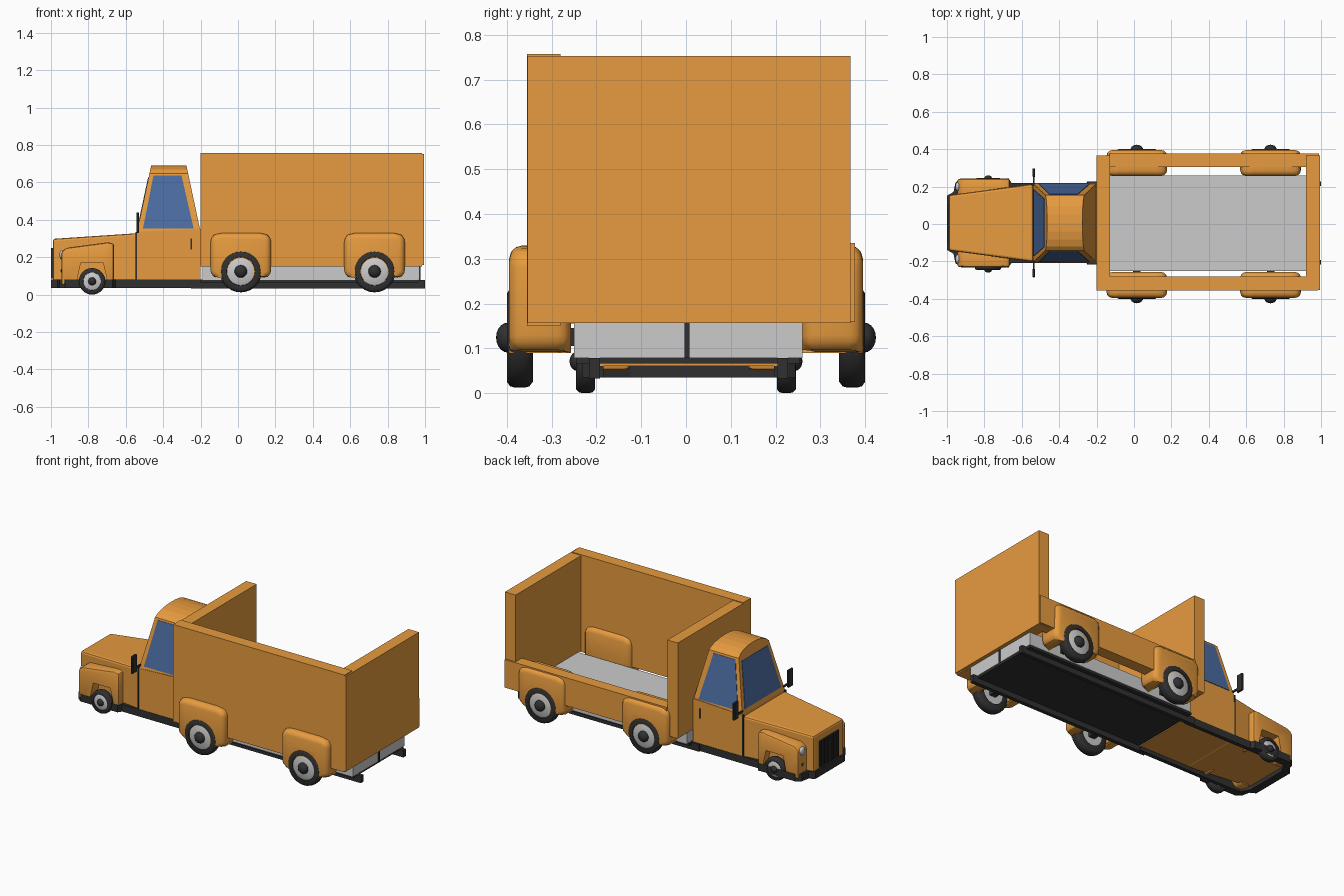
import bpy, bmesh, math
from mathutils import Vector, Matrix

if "Cube" in bpy.data.objects:
    bpy.data.objects.remove(bpy.data.objects["Cube"])


def material(name, rgb):
    m = bpy.data.materials.new(name)
    m.diffuse_color = (*rgb, 1)
    m.use_nodes = True
    m.node_tree.nodes["Principled BSDF"].inputs["Base Color"].default_value = m.diffuse_color
    return m


ORANGE = material("orange_paint", (0.80, 0.33, 0.05))
DARK = material("dark_rubber", (0.03, 0.03, 0.03))
BLUE = material("blue_glass", (0.07, 0.15, 0.36))
CY = 0.006   # centre line of the cab


def finish(name, bm, mat, smooth=False):
    bmesh.ops.recalc_face_normals(bm, faces=bm.faces)
    me = bpy.data.meshes.new(name)
    bm.to_mesh(me)
    bm.free()
    if mat:
        me.materials.append(mat)
    ob = bpy.data.objects.new(name, me)
    bpy.context.collection.objects.link(ob)
    if smooth:
        bpy.ops.object.select_all(action='DESELECT')
        ob.select_set(True)
        bpy.context.view_layer.objects.active = ob
        bpy.ops.object.shade_smooth_by_angle(angle=math.radians(40))
    return ob


def solid(name, ring_a, ring_b, mat, bevel=0, segs=1, n_bevel=None, smooth=False):
    """Closed solid between two matching rings; only the first n_bevel points get bevelled."""
    bm = bmesh.new()
    a = [bm.verts.new(p) for p in ring_a]
    b = [bm.verts.new(p) for p in ring_b]
    n = len(a)
    bm.faces.new(a)
    bm.faces.new(b[::-1])
    for i in range(n):
        j = (i + 1) % n
        bm.faces.new((a[j], a[i], b[i], b[j]))
    bmesh.ops.recalc_face_normals(bm, faces=bm.faces)
    if bevel:
        k = n_bevel or n
        ok = set(a[:k] + b[:k])
        edges = [e for e in bm.edges if e.verts[0] in ok and e.verts[1] in ok]
        bmesh.ops.bevel(bm, geom=edges, offset=bevel, segments=segs, profile=0.5, affect='EDGES')
    return finish(name, bm, mat, smooth)


def box(name, x, y, z, mat, **kw):
    ring = [(x[0], z[0]), (x[1], z[0]), (x[1], z[1]), (x[0], z[1])]
    return prism(name, ring, y, mat, **kw)


def prism(name, xz, y, mat, **kw):
    return solid(name, [(p, y[0], q) for p, q in xz], [(p, y[1], q) for p, q in xz], mat, **kw)


def plan(name, xy, z, mat, **kw):
    return solid(name, [(p, q, z[0]) for p, q in xy], [(p, q, z[1]) for p, q in xy], mat, **kw)


def lathe(name, profile, centre, side, mat, steps=28):
    """Spin (radius, outward offset) points around the y axis."""
    bm = bmesh.new()
    vs = [bm.verts.new((r, side * o, 0)) for r, o in profile]
    es = [bm.edges.new(p) for p in zip(vs, vs[1:])]
    bmesh.ops.spin(bm, geom=vs + es, cent=(0, 0, 0), axis=(0, 1, 0), angle=math.tau, steps=steps)
    bmesh.ops.remove_doubles(bm, verts=bm.verts, dist=1e-5)
    bmesh.ops.translate(bm, verts=bm.verts, vec=centre)
    return finish(name, bm, mat, True)


def wheel(name, x, y, z, r, w, side):
    c, h = (x, side * y, z), w / 2
    lathe(name + "_tyre", [(r * .6, -h), (r * .88, -h), (r * .97, -h * .75), (r, -h * .35), (r, h * .35),
                           (r * .97, h * .75), (r * .88, h), (r * .68, h), (r * .66, h * .6)], c, side, DARK)
    lathe(name + "_rim", [(0, -h * .8), (r * .67, -h * .8), (r * .67, h * .75), (r * .6, h * .9), (0, h * .9)],
          c, side, None)
    dome = [(r * .3 * math.cos(t), h * .9 + r * .24 * math.sin(t)) for t in [i * math.pi / 10 for i in range(5)]]
    lathe(name + "_hub", dome + [(0, h * .9 + r * .24)], c, side, DARK, 20)


# Cargo box: one tall side, one low side, two tall ends
box("tall_side_wall", (-.2, .985), (-.355, -.28), (.15, .757), ORANGE)
box("front_end_wall", (-.2, -.128), (-.35, .367), (.155, .752), ORANGE)
box("rear_end_wall", (.92, .994), (-.354, .367), (.157, .752), ORANGE)
box("low_side_wall", (-.13, .99), (.305, .377), (.16, .335), ORANGE)

# Bed floor and chassis
box("bed_floor", (-.19, .97), (-.25, .26), (.078, .16), None)
box("bed_rear_seam", (.96, .975), (-.003, .008), (.078, .158), DARK)
box("bed_underplate", (-.2, .965), (-.245, .255), (.066, .08), DARK)
for s in (-1, 1):
    y = CY + s * .21
    box("chassis_rail", (-.25, 1.0), (y - .012, y + .012), (.033, .078), DARK)

# Rear fenders and wheels
for s in (-1, 1):
    for x in (.015, .73):
        outer = [(-.125, .09), (-.162, .10), (-.162, .31), (-.12, .33), (.12, .33), (.162, .31), (.162, .10), (.125, .09)]
        notch = [(.105, .09), (.075, .238), (-.075, .238), (-.105, .09)]
        prism("rear_fender", [(x + p, q) for p, q in outer + notch], (s * .257, s * .395), ORANGE,
              bevel=.03, segs=3, n_bevel=8, smooth=True)
        wheel("rear_wheel", x, .371, .124, .112, .058, s)
        box("rear_axle_stub", (x - .02, x + .02), (s * .2, s * .36), (.105, .145), DARK)

# Hood and lower cab
solid("hood", [(-.99, CY + y, z) for y, z in ((-.148, .06), (.148, .06), (.148, .298), (-.148, .298))],
      [(-.54, CY + y, z) for y, z in ((-.208, .06), (.208, .06), (.208, .328), (-.208, .328))],
      ORANGE, bevel=.012, segs=2)
prism("lower_cab", [(-.545, .06), (-.2, .06), (-.2, .35), (-.54, .335)], (CY - .212, CY + .212), ORANGE)


# Upper cab with an arched roof; front and back lean inward
def front_x(z):
    return -.54 + (z - .335) * .213


def back_x(z):
    return -.2 - (z - .335) * .213


half = [(.21, .335), (.148, .648), (.125, .668), (.09, .681), (.045, .689)]
section = half + [(0, .691)] + [(-y, z) for y, z in half[::-1]]
solid("upper_cab", [(front_x(z), CY + y, z) for y, z in section],
      [(back_x(z), CY + y, z) for y, z in section], ORANGE)


def pane(name, pts, mat=BLUE):
    v = [Vector(p) for p in pts]
    n = (v[1] - v[0]).cross(v[2] - v[0]).normalized() * .003
    solid(name, [p - n for p in v], [p + n for p in v], mat)


def side_y(z):
    return .21 - (z - .335) * .198


pane("windshield", [(front_x(z), CY + y, z) for y, z in ((-.178, .36), (.178, .36), (.128, .625), (-.128, .625))])
for s in (-1, 1):
    pane("side_window", [(x, CY + s * side_y(z), z)
                         for x, z in ((-.508, .353), (-.237, .353), (-.302, .636), (-.452, .636))])

# Front fenders, lights, mirrors, door trim and front wheels on both sides
for s in (-1, 1):
    def ys(a, b):
        return (CY + s * a, CY + s * b)
    outer = [(-.885, .05), (-.945, .05), (-.945, .225), (-.92, .25), (-.70, .279), (-.663, .275), (-.663, .05), (-.68, .05)]
    notch = [(-.70, .08), (-.722, .172), (-.84, .172), (-.86, .08)]
    prism("front_fender", outer + notch, ys(.13, .236), ORANGE, bevel=.014, segs=2, n_bevel=8, smooth=True)
    for nm, z, r, mat in (("headlight", .213, .026, None), ("signal_light", .128, .012, DARK)):
        bm = bmesh.new()
        bmesh.ops.create_uvsphere(bm, u_segments=16, v_segments=8, radius=r,
                                  matrix=Matrix.Translation((-.942, CY + s * .194, z)) @ Matrix.Diagonal((.5, 1, 1, 1)))
        finish(nm, bm, mat, True)
    box("mirror", (-.543, -.528), ys(.245, .292), (.33, .44), DARK, bevel=.004)
    box("mirror_arm", (-.54, -.531), ys(.2, .25), (.35, .36), DARK)
    box("door_seam", (-.549, -.541), ys(.2, .2145), (.075, .335), DARK)
    box("door_handle", (-.253, -.247), ys(.2, .217), (.24, .3), DARK)
    wheel("front_wheel", -.78, .224, .071, .071, .042, s)
    # Dark sill running along the cab and around the nose
    path = [(-.2, .214), (-.655, .214), (-.67, .238), (-.925, .238), (-.955, .215), (-.965, .165), (-1.0, .145), (-1.0, 0)]
    inner = [(-.95, 0), (-.95, .13), (-.92, .19), (-.2, .19)]
    plan("sill_and_bumper", [(x, CY + s * y) for x, y in path + inner], (.035, .08), DARK)

# Grille with vertical bars
box("grille", (-.994, -.98), (CY - .095, CY + .095), (.085, .25), DARK)
for i in range(8):
    y = CY - .084 + i * .024
    box("grille_bar", (-.999, -.985), (y - .004, y + .004), (.085, .25), DARK)
